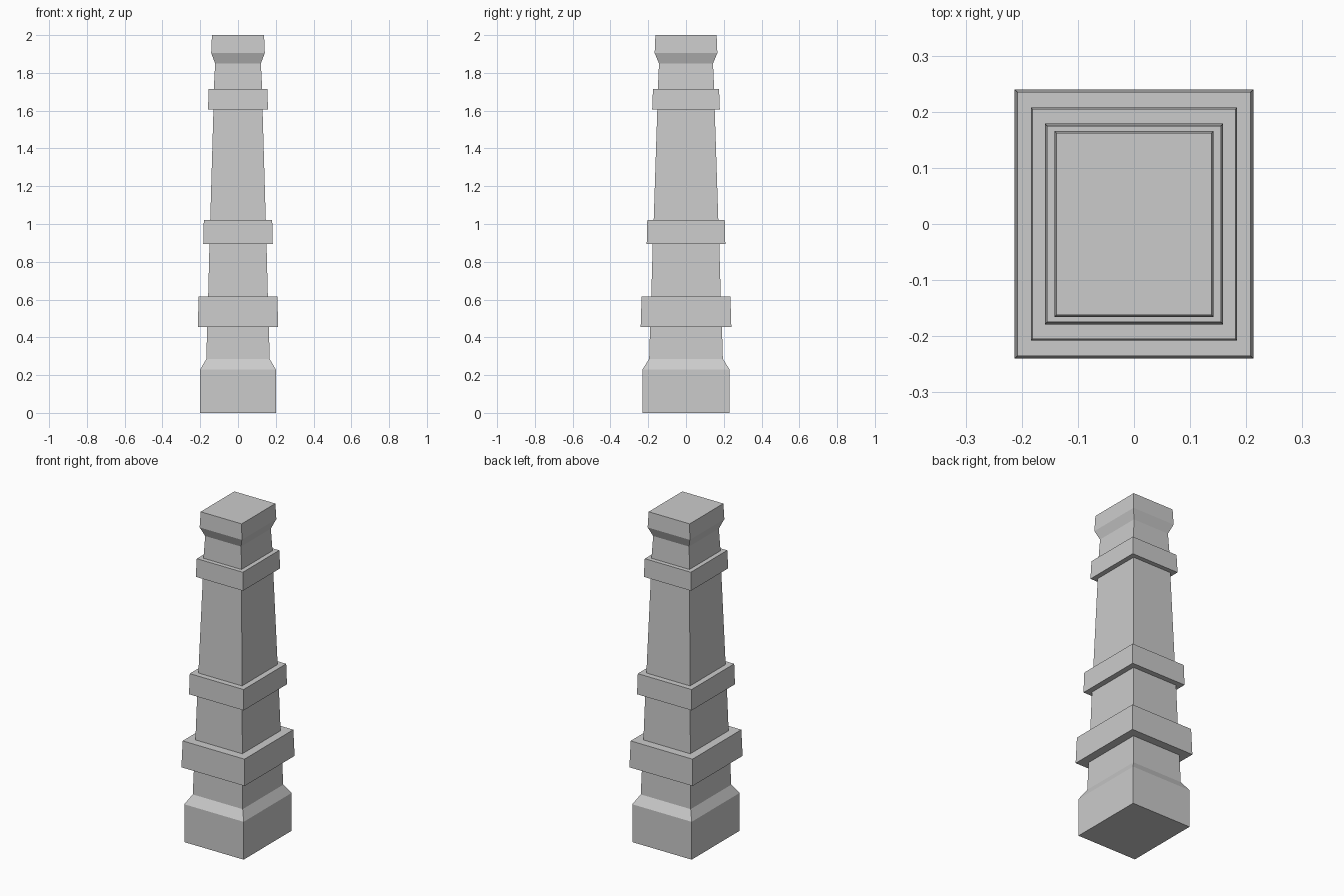
import bpy, bmesh

# Outer profile, bottom to top: (half width x, half depth y, height z)
PROFILE = [
    # plinth and its sloped shoulder
    (0.200, 0.231, 0.0), (0.200, 0.231, 0.23), (0.168, 0.195, 0.285),
    # lower neck and bottom collar
    (0.163, 0.190, 0.455), (0.213, 0.240, 0.455), (0.208, 0.235, 0.615),
    # lower shaft and middle collar
    (0.158, 0.184, 0.615), (0.151, 0.176, 0.895),
    (0.184, 0.208, 0.895), (0.181, 0.205, 1.02),
    # main shaft and top collar
    (0.147, 0.171, 1.02), (0.130, 0.152, 1.605),
    (0.159, 0.179, 1.605), (0.155, 0.175, 1.715),
    # upper neck and flared cap
    (0.128, 0.149, 1.715), (0.121, 0.143, 1.85),
    (0.142, 0.166, 1.905), (0.138, 0.162, 2.0),
]


def loft_rectangles(name, profile):
    bm = bmesh.new()
    corners = [(-1, -1), (1, -1), (1, 1), (-1, 1)]
    rings = [[bm.verts.new((sx * x, sy * y, z)) for sx, sy in corners]
             for x, y, z in profile]
    for low, high in zip(rings, rings[1:]):
        for i in range(4):
            j = (i + 1) % 4
            bm.faces.new((low[i], low[j], high[j], high[i]))
    bm.faces.new(rings[0][::-1])
    bm.faces.new(rings[-1])
    mesh = bpy.data.meshes.new(name)
    bm.to_mesh(mesh)
    bm.free()
    obj = bpy.data.objects.new(name, mesh)
    bpy.context.collection.objects.link(obj)
    return obj


# Tapered rectangular pillar with collars
loft_rectangles("stone_pillar", PROFILE)
